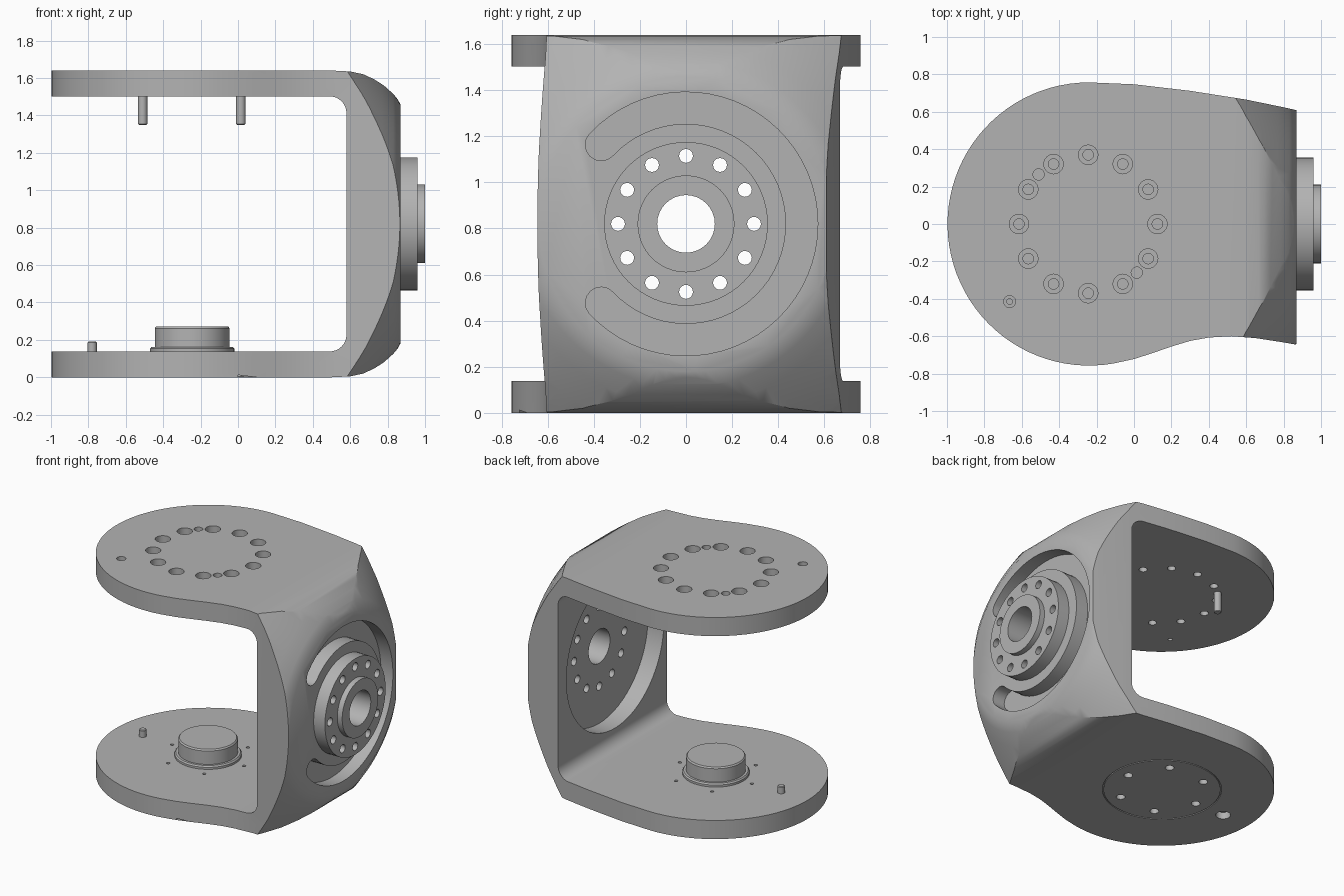
import bpy, bmesh
from math import sin, cos, pi, radians
from mathutils import Vector, Matrix

if "Cube" in bpy.data.objects:
    bpy.data.objects.remove(bpy.data.objects["Cube"])

grey = bpy.data.materials.new("machined_grey")
grey.use_nodes = True
grey.diffuse_color = (0.45, 0.45, 0.45, 1)
grey.node_tree.nodes["Principled BSDF"].inputs["Base Color"].default_value = (0.45, 0.45, 0.45, 1)

CX = -0.245          # axis of the round plates
HZ = 0.82            # height of the side hub
TOP = 1.64
Z_AXIS = Matrix.Identity(3)
X_AXIS = Matrix(((0, 0, 1), (1, 0, 0), (0, 1, 0)))    # local z becomes x
Y_AXIS = Matrix(((1, 0, 0), (0, 0, -1), (0, 1, 0)))   # local z becomes -y


def arc(cx, cy, r, a0, a1, n):
    return [(cx + r * cos(radians(a0 + (a1 - a0) * i / n)),
             cy + r * sin(radians(a0 + (a1 - a0) * i / n))) for i in range(n + 1)]


def lathe(bm, profile, origin=(0, 0, 0), axis=Z_AXIS, n=64):
    """Closed solid of revolution from (radius, height) pairs."""
    rings = [[bm.verts.new(axis @ Vector((r * cos(2 * pi * i / n), r * sin(2 * pi * i / n), h)) + Vector(origin))
              for i in range(n)] for r, h in profile]
    for a, b in zip(rings, rings[1:]):
        for i in range(n):
            j = (i + 1) % n
            bm.faces.new((a[i], a[j], b[j], b[i]))
    bm.faces.new(rings[0][::-1])
    bm.faces.new(rings[-1])


def prism(bm, points, lo, hi, axis=Z_AXIS):
    """Outline extruded along an axis; returns both end faces."""
    a, b = [[bm.verts.new(axis @ Vector((x, y, h))) for x, y in points] for h in (lo, hi)]
    for i in range(len(a)):
        j = (i + 1) % len(a)
        bm.faces.new((a[i], a[j], b[j], b[i]))
    return bm.faces.new(a[::-1]), bm.faces.new(b)


def finish(name, bm):
    bmesh.ops.recalc_face_normals(bm, faces=bm.faces)
    mesh = bpy.data.meshes.new(name)
    bm.to_mesh(mesh)
    bm.free()
    mesh.materials.append(grey)
    ob = bpy.data.objects.new(name, mesh)
    bpy.context.collection.objects.link(ob)
    return ob


def turned(name, profile, origin=(0, 0, 0), axis=Z_AXIS, n=64):
    bm = bmesh.new()
    lathe(bm, profile, origin, axis, n)
    return finish(name, bm)


def boolean(ob, cutter, operation="DIFFERENCE"):
    cutter.hide_render = True
    mod = ob.modifiers.new("cut", "BOOLEAN")
    mod.object, mod.operation, mod.solver = cutter, operation, "EXACT"
    bpy.context.view_layer.objects.active = ob
    bpy.ops.object.modifier_apply(modifier=mod.name)


def circle(n, r, cx=0, cy=0):
    return [(cx + r * cos(2 * pi * i / n), cy + r * sin(2 * pi * i / n)) for i in range(n)]


# Bracket: plan outline with rounded rims
plan = arc(-0.24, 0, 0.757, 90, 280, 48) + [
    (0, -0.722), (0.1, -0.69), (0.2, -0.655), (0.3, -0.625), (0.4, -0.607), (0.52, -0.6),
    (0.65, -0.61), (0.8, -0.633), (0.95, -0.66),
    (0.95, 0.59), (0.8, 0.624), (0.6, 0.665), (0.3, 0.712), (0, 0.747)]
bm = bmesh.new()
ends = prism(bm, plan, 0, TOP)
rim = list({e for f in ends for e in f.edges})
bmesh.ops.bevel(bm, geom=rim, offset=0.06, segments=5, profile=0.5, affect="EDGES")
bracket = finish("bracket", bm)

# Side section: C shape with rounded corners
shoulder = [(0.5, 1.64), (0.6, 1.635), (0.67, 1.62), (0.73, 1.592), (0.78, 1.56), (0.83, 1.515), (0.95, 1.37)]
section = ([(-1.2, TOP + 0.1), (0.4, TOP + 0.1), (0.4, TOP)] + shoulder
           + [(x, TOP - z) for x, z in reversed(shoulder)]
           + [(0.4, 0), (0.4, -0.1), (-1.2, -0.1), (-1.2, 0.138)]
           + arc(0.49, 0.228, 0.09, -90, 0, 8) + arc(0.49, 1.412, 0.09, 0, 90, 8) + [(-1.2, 1.502)])
bm = bmesh.new()
prism(bm, section, -1.2, 1.2, Y_AXIS)
helpers = [finish("section_helper", bm)]
boolean(bracket, helpers[-1], "INTERSECT")

# Domed shoulder around the hub
helpers.append(turned("dome_helper", [(1.6, -1.5), (1.6, 0.2), (1.15, 0.46), (1.02, 0.58), (0.9, 0.685),
                                      (0.79, 0.77), (0.71, 0.83), (0.64, 0.868)], (0, 0, HZ), X_AXIS, 96))
boolean(bracket, helpers[-1], "INTERSECT")

# Recess inside the side wall and the curved slot outside it
bm = bmesh.new()
lathe(bm, [(0.57, 0.4), (0.57, 0.71)], (0, 0, HZ), X_AXIS)
end = 137
slot = (arc(0, 0, 0.572, -end, end, 48)
        + arc(0.503 * cos(radians(end)), 0.503 * sin(radians(end)), 0.069, end, end + 180, 8)[1:-1]
        + arc(0, 0, 0.434, end, -end, 48)
        + arc(0.503 * cos(radians(end)), -0.503 * sin(radians(end)), 0.069, 180 - end, 360 - end, 8)[1:-1])
before = set(bm.verts)
prism(bm, slot, 0.77, 1.1, X_AXIS)
bmesh.ops.translate(bm, verts=[v for v in bm.verts if v not in before], vec=(0, 0, HZ))
helpers.append(finish("recess_helper", bm))
boolean(bracket, helpers[-1])

# Holes in the two plates
bm = bmesh.new()
for x, y in circle(12, 0.37, CX):
    lathe(bm, [(0.028, 1.4), (0.028, 1.56), (0.052, 1.56), (0.052, 1.75)], (x, y, 0), n=24)
lathe(bm, [(0.015, 1.4), (0.015, 1.58), (0.032, 1.58), (0.032, 1.75)], (-0.665, -0.415, 0), n=24)
for x, y in ((-0.51, 0.265), (0.015, -0.26)):
    lathe(bm, [(0.03, 1.6), (0.03, 1.75)], (x, y, 0), n=24)
for x, y in circle(6, 0.295, CX):
    lathe(bm, [(0.03, -0.1), (0.03, 0.09), (0.012, 0.09), (0.012, 0.2)], (x, y, 0), n=24)
lathe(bm, [(0.05, -0.1), (0.05, 0.05)], (-0.78, 0, 0), n=24)
helpers.append(finish("plate_hole_helper", bm))
boolean(bracket, helpers[-1])

# Thin groove marking the round cover underneath
groove = turned("groove_helper", [(0.4, -0.05), (0.4, 0.008)], (CX, 0, 0))
core = turned("groove_core_helper", [(0.392, -0.1), (0.392, 0.1)], (CX, 0, 0))
boolean(groove, core)
boolean(bracket, groove)
helpers += [groove, core]

# Stepped side hub with bore and bolt circle
hub = turned("side_hub", [(0.355, 0.8), (0.355, 0.96), (0.21, 0.96), (0.21, 1.0)], (0, 0, HZ), X_AXIS)
bm = bmesh.new()
lathe(bm, [(0.125, 0.5), (0.125, 1.2)], (0, 0, HZ), X_AXIS, 32)
for y, z in circle(12, 0.295):
    lathe(bm, [(0.03, 0.5), (0.03, 1.2)], (0, y, z + HZ), X_AXIS, 20)
helpers.append(finish("hub_hole_helper", bm))
for ob in (hub, bracket):
    boolean(ob, helpers[-1])

# Boss, post and dowel pins
turned("boss", [(0.225, 0.13), (0.225, 0.153), (0.217, 0.163), (0.2, 0.163), (0.2, 0.262), (0.192, 0.272)], (CX, 0, 0))
turned("post", [(0.025, 0.13), (0.025, 0.185), (0.02, 0.19)], (-0.78, 0, 0), n=24)
for side, x, y in (("back", -0.51, 0.265), ("front", 0.015, -0.26)):
    turned(side + "_dowel_pin", [(0.02, 1.35), (0.025, 1.355), (0.025, 1.52)], (x, y, 0), n=24)

for ob in helpers:
    bpy.data.objects.remove(ob)

# Smooth shading with sharp edges kept
bpy.ops.object.select_all(action="DESELECT")
for ob in bpy.context.collection.objects:
    if ob.type == "MESH":
        ob.select_set(True)
        bpy.context.view_layer.objects.active = ob
bpy.ops.object.shade_smooth_by_angle(angle=radians(30))
